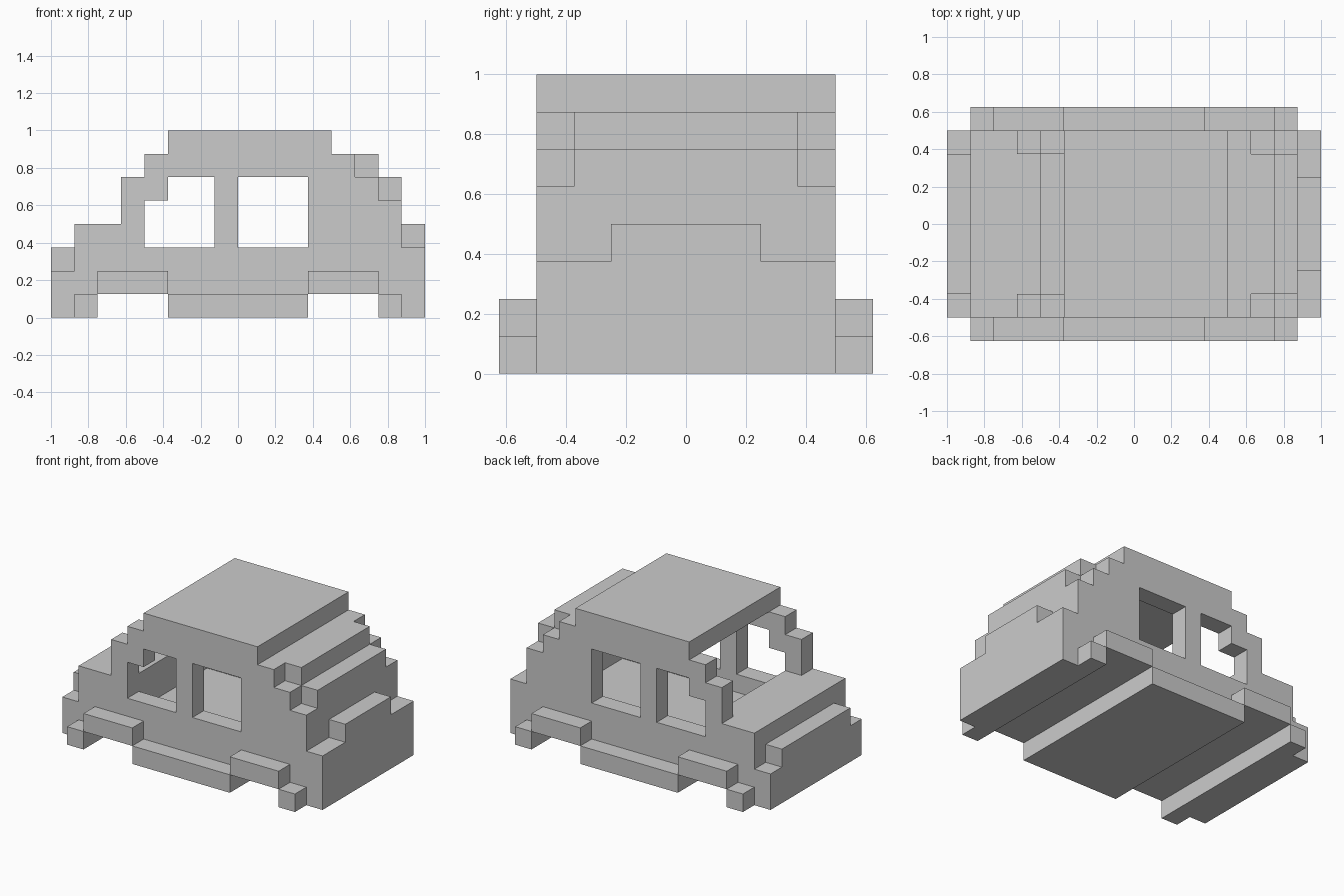
import bpy
import bmesh

U = 0.125  # size of one block

cube = bpy.data.objects.get("Cube")
if cube:
    bpy.data.objects.remove(cube, do_unlink=True)

grey = bpy.data.materials.new("plain grey")
grey.use_nodes = True
colour = (0.6, 0.6, 0.6, 1)
grey.diffuse_color = colour
grey.node_tree.nodes["Principled BSDF"].inputs["Base Color"].default_value = colour


def rect(x0, x1, z0, z1):
    return [(x0, z0), (x1, z0), (x1, z1), (x0, z1)]


def extrude_profile(name, loops, y0, y1):
    """Fill x-z loops (inner loops become holes) and extrude from y0 to y1."""
    curve = bpy.data.curves.new(name + "_profile", 'CURVE')
    curve.dimensions = '2D'
    curve.fill_mode = 'BOTH'
    curve.extrude = (y1 - y0) / 2 * U
    for loop in loops:
        spline = curve.splines.new('POLY')
        spline.points.add(len(loop) - 1)
        for point, (x, z) in zip(spline.points, loop):
            point.co = (x * U, z * U, 0, 1)
        spline.use_cyclic_u = True
    helper = bpy.data.objects.new(name + "_profile", curve)
    bpy.context.collection.objects.link(helper)
    bpy.context.view_layer.update()
    deps = bpy.context.evaluated_depsgraph_get()
    mesh = bpy.data.meshes.new_from_object(helper.evaluated_get(deps))
    bpy.data.objects.remove(helper, do_unlink=True)

    # Stand the profile upright and clean the mesh
    bm = bmesh.new()
    bm.from_mesh(mesh)
    for v in bm.verts:
        x, z, depth = v.co
        v.co = (x, depth + (y0 + y1) / 2 * U, z)
    bmesh.ops.remove_doubles(bm, verts=bm.verts, dist=0.0005)
    bmesh.ops.recalc_face_normals(bm, faces=bm.faces)
    for f in bm.faces:
        f.smooth = False
    bm.to_mesh(mesh)
    bm.free()
    mesh.name = name
    mesh.materials.clear()
    mesh.materials.append(grey)
    obj = bpy.data.objects.new(name, mesh)
    bpy.context.collection.objects.link(obj)
    return obj


def both_sides(name, loops, y0, y1):
    extrude_profile("right_" + name, loops, -y1, -y0)
    extrude_profile("left_" + name, loops, y0, y1)


# Underside with two wheel wells, shared by the centre and the side panels
underside = [(-8, 0), (-6, 0), (-6, 1), (-3, 1), (-3, 0),
             (3, 0), (3, 1), (6, 1), (6, 0), (8, 0), (8, 3), (7, 3)]

# Centre of the body: tail, roof, hollow cabin and hood
centre = underside + [(7, 6), (6, 6), (6, 7), (4, 7), (4, 8), (-3, 8), (-3, 7),
                      (3, 7), (3, 6), (5, 6), (5, 5), (6, 5), (6, 2),
                      (-4, 2), (-4, 4), (-7, 4), (-7, 3), (-8, 3)]
extrude_profile("body_centre", [centre], -3, 3)

# Side panels with a notched window and a plain window
side = underside + [(7, 5), (6, 5), (6, 6), (5, 6), (5, 7), (4, 7), (4, 8),
                    (-3, 8), (-3, 7), (-4, 7), (-4, 6), (-5, 6), (-5, 4),
                    (-7, 4), (-7, 2), (-8, 2)]
notched_window = [(-4, 3), (-1, 3), (-1, 6), (-3, 6), (-3, 5), (-4, 5)]
both_sides("side_panel", [side, notched_window, rect(0, 3, 3, 6)], 3, 4)

# Raised ledge on the tail
extrude_profile("tail_ledge", [rect(7, 8, 3, 4)], -2, 2)

# Trim standing out from the sides
trim = {
    "hood_wheel_arch": rect(-6, -3, 1, 2),
    "tail_wheel_arch": rect(3, 6, 1, 2),
    "running_board": rect(-3, 3, 0, 1),
    "hood_corner_trim": rect(-7, -6, 0, 1),
    "tail_corner_trim": rect(6, 7, 0, 1),
}
for part, loop in trim.items():
    both_sides(part, [loop], 4, 5)
